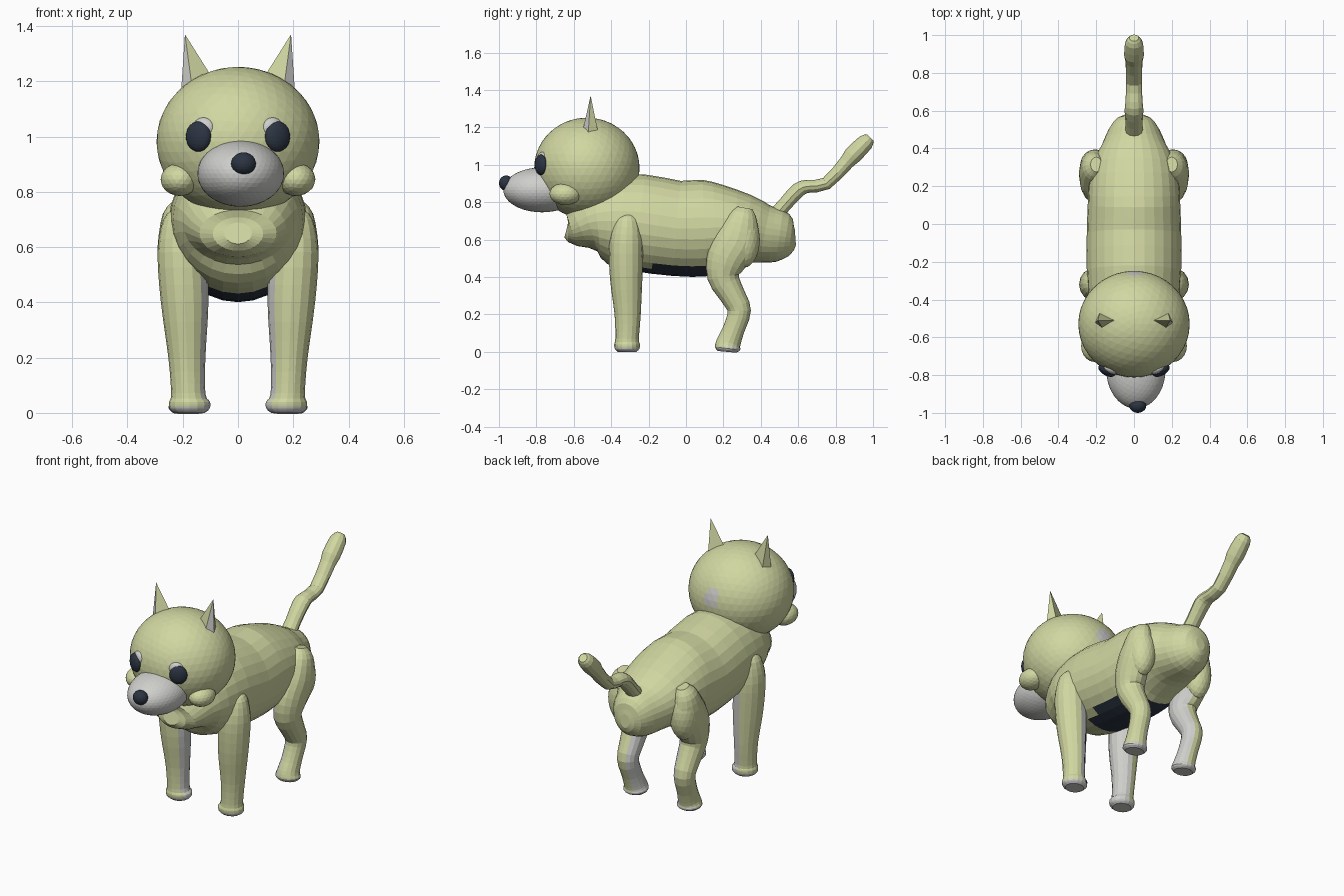
import bpy, bmesh, math
from mathutils import Vector, Matrix

cube = bpy.data.objects.get("Cube")
if cube:
    bpy.data.objects.remove(cube, do_unlink=True)


def make_material(name, colour):
    material = bpy.data.materials.new(name)
    material.use_nodes = True
    material.diffuse_color = (*colour, 1)
    shader = material.node_tree.nodes["Principled BSDF"]
    shader.inputs["Base Color"].default_value = (*colour, 1)
    shader.inputs["Roughness"].default_value = 0.8
    return material


MATERIALS = [make_material("pale_olive_fur", (0.64, 0.68, 0.36)),
             make_material("light_grey_fur", (0.62, 0.62, 0.6)),
             make_material("dark_navy", (0.025, 0.035, 0.055))]
FUR, GREY, DARK = range(3)


def finish(bm, name, rule):
    """Turn the bmesh into an object, colouring each face by rule(centre, normal)."""
    bmesh.ops.recalc_face_normals(bm, faces=bm.faces[:])
    bm.normal_update()
    for face in bm.faces:
        face.material_index = rule(face.calc_center_median(), face.normal)
    mesh = bpy.data.meshes.new(name)
    bm.to_mesh(mesh)
    bm.free()
    for material in MATERIALS:
        mesh.materials.append(material)
    obj = bpy.data.objects.new(name, mesh)
    bpy.context.collection.objects.link(obj)
    return obj


def plain(colour):
    return lambda centre, normal: colour


def ball(name, centre, radii, rule, detail=3, turn=0.0):
    """Faceted ellipsoid, optionally turned about the vertical."""
    bm = bmesh.new()
    place = (Matrix.Translation(centre) @ Matrix.Rotation(turn, 4, "Z")
             @ Matrix.Diagonal((*radii, 1)))
    bmesh.ops.create_icosphere(bm, subdivisions=detail, radius=1, matrix=place)
    return finish(bm, name, rule)


def smooth_rings(rings, steps):
    """Catmull-Rom interpolation between ring descriptions."""
    rings = [Vector(r) for r in rings]
    result = []
    for i in range(len(rings) - 1):
        a, b, c = rings[max(i - 1, 0)], rings[i], rings[i + 1]
        d = rings[min(i + 2, len(rings) - 1)]
        for k in range(steps):
            t = k / steps
            result.append(0.5 * (2 * b + (c - a) * t + (2 * a - 5 * b + 4 * c - d) * t ** 2
                                 + (3 * b - a - 3 * c + d) * t ** 3))
    return result + [rings[-1]]


def loft(name, rings, rule, sides=16, steps=2):
    """Skin elliptical rings (x, y, z, half width, half depth) along their path."""
    rings = smooth_rings(rings, steps)
    bm = bmesh.new()
    loops = []
    across = Vector((1, 0, 0))
    for i, ring in enumerate(rings):
        centre = Vector(ring[:3])
        along = Vector(rings[min(i + 1, len(rings) - 1)][:3]) - Vector(rings[max(i - 1, 0)][:3])
        depth = along.cross(across).normalized()
        angles = [math.tau * k / sides for k in range(sides)]
        loops.append([bm.verts.new(centre + across * ring[3] * math.cos(a)
                                   + depth * ring[4] * math.sin(a)) for a in angles])
    for low, high in zip(loops, loops[1:]):
        for k in range(sides):
            n = (k + 1) % sides
            bm.faces.new((low[k], low[n], high[n], high[k]))
    bm.faces.new(loops[0])
    bm.faces.new(loops[-1])
    return finish(bm, name, rule)


# Body with a dark belly patch
def body_rule(c, n):
    return DARK if c.z < 0.46 and -0.26 < c.y < 0.16 else FUR


loft("body", [(0, -0.64, 0.65, 0.05, 0.04), (0, -0.61, 0.65, 0.14, 0.09),
              (0, -0.52, 0.69, 0.2, 0.16), (0, -0.42, 0.7, 0.235, 0.23),
              (0, -0.25, 0.69, 0.25, 0.26), (0, -0.05, 0.66, 0.25, 0.255),
              (0, 0.1, 0.662, 0.245, 0.258), (0, 0.2, 0.665, 0.24, 0.225),
              (0, 0.32, 0.655, 0.22, 0.185), (0, 0.42, 0.63, 0.17, 0.155),
              (0, 0.5, 0.62, 0.135, 0.14), (0, 0.56, 0.61, 0.09, 0.1),
              (0, 0.585, 0.61, 0.03, 0.04)], body_rule, sides=28)

# Crooked tail
loft("tail", [(0, 0.45, 0.7, 0.05, 0.04), (0, 0.53, 0.79, 0.045, 0.038),
              (0, 0.6, 0.865, 0.05, 0.04), (0, 0.65, 0.885, 0.045, 0.035),
              (0, 0.75, 0.9, 0.042, 0.034), (0, 0.86, 1.015, 0.045, 0.04),
              (0, 0.89, 1.05, 0.052, 0.048), (0, 0.96, 1.12, 0.047, 0.044),
              (0, 0.985, 1.145, 0.025, 0.025)], plain(FUR), sides=12)

# Head with a small light patch at the back
patch = Vector((0.01, -0.26, 1.03))
ball("head", (0, -0.53, 0.982), (0.295, 0.282, 0.27),
     lambda c, n: GREY if (c - patch).length < 0.05 else FUR, detail=4)
ball("muzzle", (0.01, -0.77, 0.866), (0.157, 0.207, 0.12), plain(GREY), detail=4)
ball("nose", (0.02, -0.962, 0.902), (0.045, 0.038, 0.041), plain(DARK))


def front_leg_rule(side):
    def rule(c, n):
        if c.z < 0.025:
            return GREY
        inward = -n.x * side
        if side > 0 and inward > 0.25 and n.y > 0.35 and c.z < 0.42 and math.sin(c.z * 45) > 0:
            return DARK
        return GREY if c.z < 0.55 and inward + 0.4 * n.y > 0.55 else FUR
    return rule


def hind_leg_rule(side):
    return lambda c, n: GREY if c.z < 0.025 or (c.z < 0.5 and -n.x * side > 0.5) else FUR


def ear(name, side):
    """Pointed four-sided ear whose front outer face is the light inside."""
    bm = bmesh.new()
    tip, inner, front, outer, back = [bm.verts.new((x * side, y, z)) for x, y, z in (
        (0.192, -0.51, 1.37), (0.085, -0.51, 1.2), (0.165, -0.555, 1.17),
        (0.208, -0.525, 1.13), (0.18, -0.465, 1.15))]
    ring = [inner, front, outer, back]
    for a, b in zip(ring, ring[1:] + ring[:1]):
        bm.faces.new((a, b, tip))
    bm.faces.new(ring)
    return finish(bm, name, lambda c, n: GREY if n.x * side > 0.1 and n.y < -0.1 else FUR)


# Paired parts
for label, s in (("left", 1), ("right", -1)):
    loft(label + "_front_leg",
         [(s * x, y, z, a, b) for x, y, z, a, b in (
             (0.2, -0.32, 0.74, 0.03, 0.03), (0.205, -0.315, 0.7, 0.065, 0.065),
             (0.203, -0.32, 0.58, 0.088, 0.09), (0.193, -0.32, 0.4, 0.086, 0.087),
             (0.185, -0.312, 0.2, 0.067, 0.07), (0.18, -0.315, 0.07, 0.062, 0.063),
             (0.175, -0.315, 0.04, 0.074, 0.069), (0.175, -0.315, 0.015, 0.072, 0.065),
             (0.175, -0.315, 0, 0.055, 0.05))], front_leg_rule(s), steps=3)
    loft(label + "_hind_leg",
         [(s * x, y, z, a, b) for x, y, z, a, b in (
             (0.2, 0.315, 0.77, 0.03, 0.04), (0.212, 0.305, 0.72, 0.06, 0.075),
             (0.215, 0.275, 0.6, 0.076, 0.115), (0.205, 0.22, 0.5, 0.08, 0.11),
             (0.193, 0.2, 0.4, 0.075, 0.085), (0.19, 0.25, 0.3, 0.067, 0.068),
             (0.19, 0.285, 0.22, 0.06, 0.062), (0.185, 0.255, 0.12, 0.057, 0.058),
             (0.18, 0.228, 0.05, 0.062, 0.065), (0.18, 0.222, 0.018, 0.072, 0.068),
             (0.18, 0.22, 0, 0.055, 0.05))], hind_leg_rule(s), steps=3)
    ball(label + "_hip", (s * 0.205, 0.31, 0.6), (0.08, 0.085, 0.15), plain(FUR))
    ball(label + "_cheek", (s * 0.21, -0.645, 0.845), (0.07, 0.085, 0.06), plain(FUR))
    ball(label + "_eye", (s * 0.143, -0.775, 1), (0.05, 0.028, 0.055), plain(DARK), turn=s * 0.5)
    ball(label + "_eye_highlight", (s * 0.125, -0.768, 1.03), (0.042, 0.024, 0.039),
         plain(GREY), turn=s * 0.45)
    ball(label + "_chest_spot", (s * 0.155, -0.562, 0.675), (0.013, 0.018, 0.022), plain(DARK), detail=2)
    ear(label + "_ear", s)
